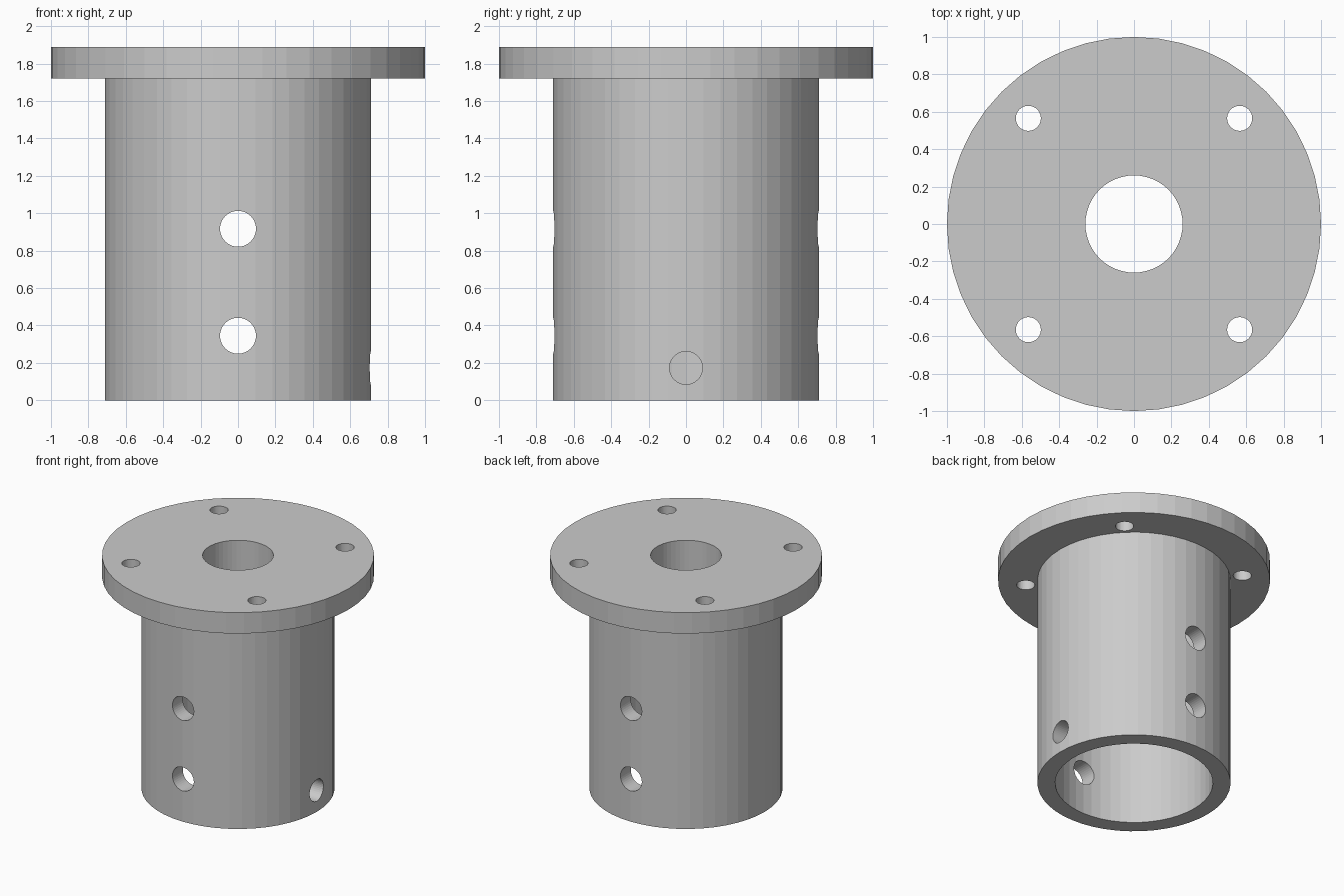
import bpy, bmesh, math
from mathutils import Matrix, Vector

cube = bpy.data.objects.get("Cube")
if cube:
    bpy.data.objects.remove(cube, do_unlink=True)

SEGMENTS = 48
HEIGHT, FLANGE_Z, CAP_Z = 1.89, 1.72, 1.54
FLANGE_R, TUBE_R, BORE_R, TOP_HOLE_R = 1.0, 0.71, 0.58, 0.26

steel = bpy.data.materials.new("grey metal")
steel.use_nodes = True
grey = (0.6, 0.6, 0.6, 1)
steel.diffuse_color = grey
steel.node_tree.nodes["Principled BSDF"].inputs["Base Color"].default_value = grey


def add_object(name, bm):
    bmesh.ops.recalc_face_normals(bm, faces=bm.faces)
    mesh = bpy.data.meshes.new(name)
    bm.to_mesh(mesh)
    bm.free()
    mesh.materials.append(steel)
    obj = bpy.data.objects.new(name, mesh)
    bpy.context.collection.objects.link(obj)
    return obj


def lathe(name, profile):
    """Turn a closed (radius, z) profile around the z axis."""
    bm = bmesh.new()
    rings = []
    for r, z in profile:
        angles = [math.tau * i / SEGMENTS for i in range(SEGMENTS)]
        rings.append([bm.verts.new((r * math.cos(a), r * math.sin(a), z)) for a in angles])
    for a, b in zip(rings, rings[1:] + rings[:1]):
        for i in range(SEGMENTS):
            j = (i + 1) % SEGMENTS
            bm.faces.new((a[i], a[j], b[j], b[i]))
    return add_object(name, bm)


def drill(target, radius, centre, axis, length):
    """Cut a round hole along an axis through the target."""
    bm = bmesh.new()
    turn = Vector(axis).to_track_quat("Z", "Y").to_matrix().to_4x4()
    bmesh.ops.create_cone(bm, cap_ends=True, segments=40, radius1=radius, radius2=radius,
                          depth=length, matrix=Matrix.Translation(centre) @ turn)
    cutter = add_object("hole_cutter", bm)
    cutter.hide_render = True
    mod = target.modifiers.new("hole", "BOOLEAN")
    mod.operation = "DIFFERENCE"
    mod.solver = "EXACT"
    mod.object = cutter
    bpy.context.view_layer.objects.active = target
    bpy.ops.object.modifier_apply(modifier=mod.name)
    bpy.data.objects.remove(cutter, do_unlink=True)


# Flanged tube with a bored-out body and a smaller opening in its top
body = lathe("flanged_tube", [
    (TUBE_R, 0), (TUBE_R, FLANGE_Z), (FLANGE_R, FLANGE_Z), (FLANGE_R, HEIGHT),
    (TOP_HOLE_R, HEIGHT), (TOP_HOLE_R, CAP_Z), (BORE_R, CAP_Z), (BORE_R, 0)])

# Bolt holes in the flange
for x in (-0.565, 0.565):
    for y in (-0.565, 0.565):
        drill(body, 0.067, (x, y, HEIGHT), (0, 0, 1), 0.6)

# Cross holes running from front to back
for z in (0.345, 0.917):
    drill(body, 0.096, (0, 0, z), (0, 1, 0), 3)

# Single side hole through one wall
drill(body, 0.088, (0.7, 0, 0.173), (1, 0, 0), 0.6)
